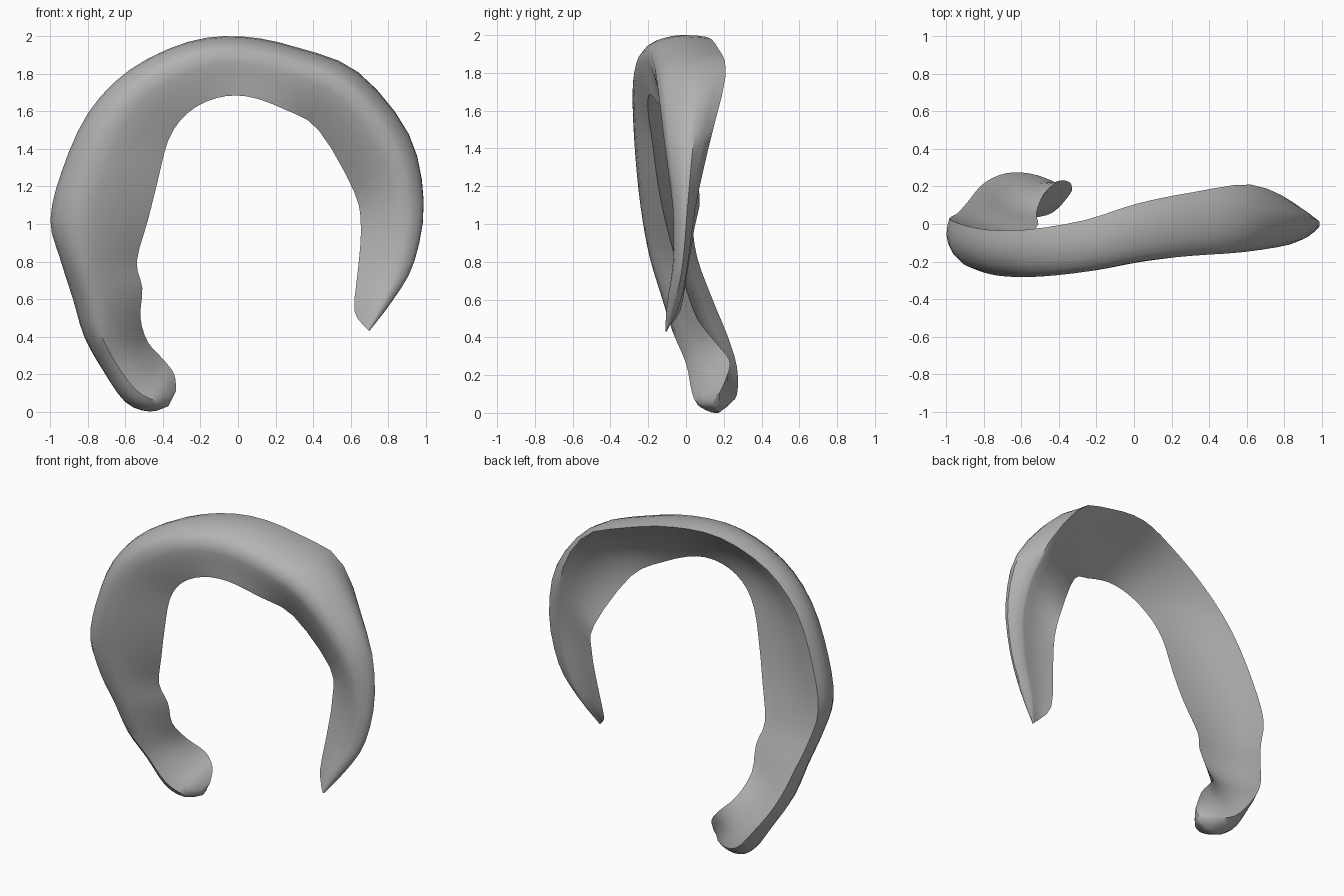
import bpy
import bmesh
import math
from mathutils import Vector

cube = bpy.data.objects.get("Cube")
if cube:
    bpy.data.objects.remove(cube, do_unlink=True)

grey = bpy.data.materials.new("plain grey")
grey.use_nodes = True
tone = (0.45, 0.45, 0.45, 1)
grey.diffuse_color = tone
grey.node_tree.nodes["Principled BSDF"].inputs["Base Color"].default_value = tone

# Stations along the band, from the rounded end to the pointed end:
# outer edge x, z; inner edge x, z; depth of crest, back rim, inner edge
STATIONS = [
    (-.37, .03, -.33, .11, .14, .18, .18),
    (-.47, .0, -.34, .20, .06, .23, .22),
    (-.60, .05, -.40, .28, .03, .27, .23),
    (-.72, .22, -.48, .37, .00, .27, .16),
    (-.82, .40, -.52, .50, -.07, .22, .06),
    (-.88, .60, -.51, .66, -.13, .14, .0),
    (-.95, .82, -.54, .80, -.19, .06, -.05),
    (-1.0, 1.02, -.48, 1.02, -.23, .03, -.11),
    (-.94, 1.28, -.43, 1.22, -.26, .0, -.15),
    (-.80, 1.59, -.37, 1.45, -.28, -.03, -.18),
    (-.58, 1.82, -.27, 1.59, -.28, -.03, -.20),
    (-.27, 1.97, -.12, 1.67, -.25, .02, -.20),
    (.02, 2.0, .05, 1.68, -.20, .11, -.18),
    (.32, 1.94, .25, 1.61, -.17, .17, -.13),
    (.64, 1.81, .43, 1.50, -.15, .21, -.04),
    (.91, 1.48, .62, 1.17, -.11, .12, .07),
    (.99, 1.12, .655, .98, -.07, .05, .045),
    (.94, .80, .64, .76, -.07, .01, .01),
    (.83, .60, .62, .54, -.10, -.03, -.03),
    (.70, .43, .68, .45, -.11, -.10, -.10),
]


def spline(rows, steps):
    """Smooth pass through every row of values."""
    rows = [Vector(r) for r in rows]
    last = len(rows) - 1
    out = []
    for i in range(last):
        a, b = rows[max(i - 1, 0)], rows[i]
        c, d = rows[i + 1], rows[min(i + 2, last)]
        for k in range(steps):
            t = k / steps
            out.append(b + (c - a) * (t / 2)
                       + (a * 2 - b * 5 + c * 4 - d) * (t * t / 2)
                       + (b * 3 - a - c * 3 + d) * (t ** 3 / 2))
    out.append(rows[last])
    return out


def section(s, curl):
    """Cross-section: convex front, nearly flat back from rim to inner edge."""
    outer, inner = Vector((s[0], 0, s[1])), Vector((s[2], 0, s[3]))
    crest, rim, edge = s[4], s[5], s[6]

    def mix(a, b, t):
        return a + (b - a) * t

    front = [(0.03 + curl, rim), (0, mix(rim, crest, 0.33)),
             (0.07, mix(rim, crest, 0.73)), (0.28, crest),
             (0.65, mix(crest, edge, 0.4)), (1, edge)]
    dip = 0.12 * (rim - crest)
    back = [(mix(1, 0.05 + curl, t),
             mix(edge, rim, t) - dip * math.sin(math.pi * t))
            for t in (0.05, 0.25, 0.5, 0.75, 0.96)]
    return [outer.lerp(inner, u) + Vector((0, y, 0))
            for u, y in spline(front, 2) + back]


# Loft the sections into the curved band
bm = bmesh.new()
rows = spline(STATIONS, 3)
rings = []
for i, row in enumerate(rows):
    t = i / (len(rows) - 1)
    # The rim curls inward at the rounded end and on the pointed limb
    curl = max(0, 0.3 - t * 1.2, min(0.22, (t - 0.72) * 3))
    rings.append([bm.verts.new(p) for p in section(row, curl)])
for a, b in zip(rings, rings[1:]):
    for j in range(len(a)):
        k = (j + 1) % len(a)
        bm.faces.new((a[j], a[k], b[k], b[j]))
bm.faces.new(rings[0])
bm.faces.new(rings[-1])
bmesh.ops.recalc_face_normals(bm, faces=bm.faces)

mesh = bpy.data.meshes.new("curved_band")
bm.to_mesh(mesh)
bm.free()
mesh.materials.append(grey)
band = bpy.data.objects.new("curved_band", mesh)
bpy.context.collection.objects.link(band)
bpy.context.view_layer.objects.active = band
band.select_set(True)
bpy.ops.object.shade_smooth_by_angle(angle=math.radians(50))
